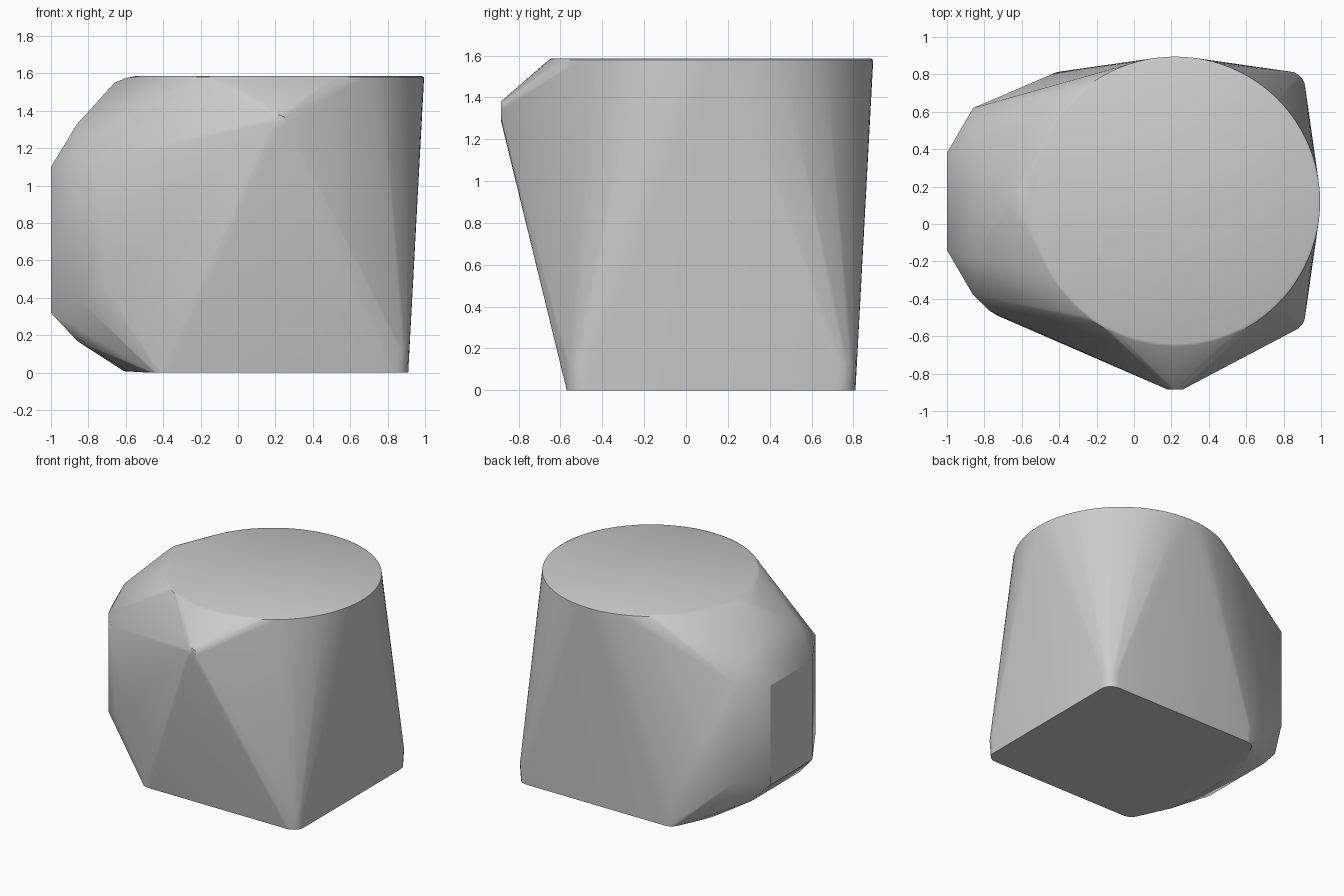
import bpy
import bmesh
import math
from mathutils import Vector

cube = bpy.data.objects.get("Cube")
if cube:
    bpy.data.objects.remove(cube, do_unlink=True)

CX, CY = 0.22, 0.12   # axis of the round top and the square base


def ring(radius, z, count, cx=CX, cy=CY):
    """Horizontal circle of points."""
    return [(cx + radius * math.cos(math.tau * i / count),
             cy + radius * math.sin(math.tau * i / count), z)
            for i in range(count)]


def rounded_square(half, radius, z, steps=5):
    """Horizontal square of points with rounded corners."""
    points = []
    for quarter in range(4):
        mid = math.pi / 4 + quarter * math.pi / 2
        ox = CX + math.copysign(half - radius, math.cos(mid))
        oy = CY + math.copysign(half - radius, math.sin(mid))
        for i in range(steps + 1):
            a = (quarter + i / steps) * math.pi / 2
            points.append((ox + radius * math.cos(a), oy + radius * math.sin(a), z))
    return points


def mirrored(x, half_width, *heights):
    """Pairs of points either side of the middle plane."""
    return [(x, CY + side * half_width, z) for z in heights for side in (-1, 1)]


# Round top with a fine edge
points = ring(0.775, 1.58, 96) + ring(0.76, 1.587, 96)

# Square base with short upright corners
points += rounded_square(0.69, 0.09, 0.0)
points += rounded_square(0.696, 0.09, 0.13)

# Chamfered bulge on the side
points += mirrored(-1.0, 0.26, 0.32, 1.10)
points += mirrored(-0.86, 0.50, 0.40, 1.17)
points += mirrored(-0.86, 0.30, 0.17, 1.33)
points += mirrored(-0.66, 0.04, 1.55)
points += mirrored(-0.60, 0.06, 1.575)
points += mirrored(-0.585, 0.40, 0.008)
points += mirrored(-0.61, 0.15, 0.008)
points += [(-0.77, -0.465, 1.13), (-0.73, -0.49, 0.75), (-0.71, -0.495, 0.45)]

# Small pointed tip on the front
points += [(CX + 0.04 * math.cos(a), -0.885, 1.335 + 0.045 * math.sin(a))
           for a in (i * math.tau / 8 for i in range(8))]

# Stretch one taut skin over all the parts
bm = bmesh.new()
for p in points:
    bm.verts.new(Vector(p))
hull = bmesh.ops.convex_hull(bm, input=bm.verts[:], use_existing_faces=False)
loose = [v for v in bm.verts if not v.link_faces]
bmesh.ops.delete(bm, geom=loose, context='VERTS')
bmesh.ops.dissolve_limit(bm, angle_limit=math.radians(0.3),
                         verts=bm.verts[:], edges=bm.edges[:])
bmesh.ops.recalc_face_normals(bm, faces=bm.faces[:])
mesh = bpy.data.meshes.new("body")
bm.to_mesh(mesh)
bm.free()

body = bpy.data.objects.new("body", mesh)
bpy.context.collection.objects.link(body)

# Plain grey
grey = bpy.data.materials.new("light grey")
grey.use_nodes = True
colour = (0.6, 0.6, 0.6, 1.0)
grey.diffuse_color = colour
grey.node_tree.nodes["Principled BSDF"].inputs["Base Color"].default_value = colour
mesh.materials.append(grey)

# Smooth shading with crisp edges
bpy.ops.object.select_all(action='DESELECT')
body.select_set(True)
bpy.context.view_layer.objects.active = body
bpy.ops.object.shade_smooth_by_angle(angle=math.radians(30))
